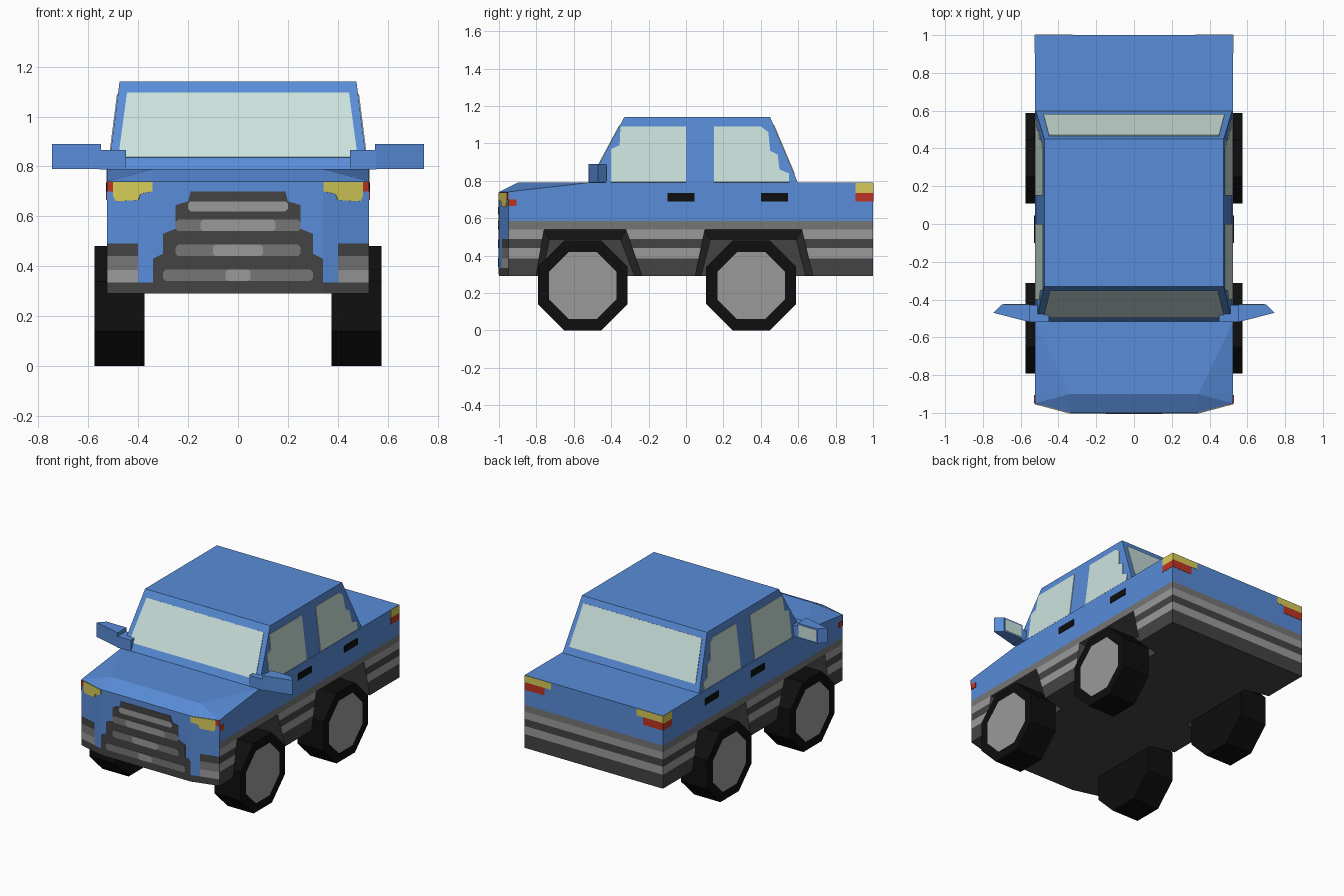
import bpy, bmesh, math
from mathutils import Vector, Matrix

if "Cube" in bpy.data.objects:
    bpy.data.objects.remove(bpy.data.objects["Cube"])

# ---- colours ----
def srgb(*c):
    return [(v / 255 / 12.92 if v <= 10 else ((v / 255 + 0.055) / 1.055) ** 2.4) for v in c] + [1]

MATS = {}
for name, col in {
    "body blue": (88, 140, 216), "glass": (203, 226, 220), "light grey": (154, 154, 154),
    "mid grey": (118, 118, 118), "dark grey": (68, 68, 68), "tyre black": (14, 14, 14),
    "lamp yellow": (214, 203, 88), "lamp red": (190, 52, 36),
}.items():
    m = bpy.data.materials.new(name)
    m.diffuse_color = srgb(*col)
    m.use_nodes = True
    m.node_tree.nodes["Principled BSDF"].inputs["Base Color"].default_value = m.diffuse_color
    MATS[name] = m

# ---- helpers ----
def finish(name, bm, *mats):
    me = bpy.data.meshes.new(name)
    bm.to_mesh(me)
    bm.free()
    ob = bpy.data.objects.new(name, me)
    bpy.context.collection.objects.link(ob)
    for m in mats:
        me.materials.append(MATS[m])
    return ob

def hull(name, pts, mat):
    bm = bmesh.new()
    for p in pts:
        bm.verts.new(p)
    bmesh.ops.convex_hull(bm, input=bm.verts[:])
    bmesh.ops.dissolve_limit(bm, angle_limit=0.01, verts=bm.verts[:], edges=bm.edges[:])
    bmesh.ops.recalc_face_normals(bm, faces=bm.faces[:])
    return finish(name, bm, mat)

def mirror(pts):
    return [(-x, y, z) for x, y, z in pts]

def plate(name, pts, mat, out, lift=0.004):
    """Thin painted plate lying on a surface; out is the rough outward direction."""
    bm = bmesh.new()
    f = bm.faces.new([bm.verts.new(p) for p in pts])
    f.normal_update()
    if f.normal.dot(Vector(out)) < 0:
        f.normal_flip()
    n = f.normal.copy()
    bmesh.ops.translate(bm, verts=bm.verts[:], vec=n * lift)
    back = bmesh.ops.extrude_face_region(bm, geom=[f], use_keep_orig=True)
    bmesh.ops.translate(bm, verts=[v for v in back["geom"] if isinstance(v, bmesh.types.BMVert)],
                        vec=-n * (lift + 0.001))
    bmesh.ops.recalc_face_normals(bm, faces=bm.faces[:])
    return finish(name, bm, mat)

def pair(name, pts, mat, out, lift=0.004):
    plate(name + "_right", pts, mat, out, lift)
    plate(name + "_left", mirror(pts), mat, (-out[0], out[1], out[2]), lift)

# ---- lower body ----
half = [(.34, -1, .74), (.525, -.95, .74), (.34, -.9, .79), (.525, -.9, .747), (.525, -.52, .79),
        (.525, 1, .79), (.34, -1, .29), (.525, -.95, .29), (.525, 1, .29)]
body = hull("body", half + mirror(half), "body blue")

# wheel arches, tapering inward
ARCHES = [(-.80, -.76, -.32, -.23), (.05, .10, .62, .68)]
for a, b, c, d in ARCHES:
    pts = [(.53, a - .01, .25), (.53, b, .54), (.53, c, .54), (.53, d + .01, .25),
           (.36, a + .02, .25), (.36, b + .03, .485), (.36, c - .03, .485), (.36, d - .03, .25)]
    for side in (pts, mirror(pts)):
        cut = hull("arch_cutter", side, "dark grey")
        cut.hide_render = True
        mod = body.modifiers.new("arch", "BOOLEAN")
        mod.operation, mod.solver, mod.object = "DIFFERENCE", "EXACT", cut
        bpy.context.view_layer.objects.active = body
        bpy.ops.object.modifier_apply(modifier=mod.name)
        bpy.data.objects.remove(cut)

# cut stripe lines, then colour by height and direction
body.data.materials.clear()
SLOTS = ["body blue", "dark grey", "light grey", "mid grey"]
for s in SLOTS:
    body.data.materials.append(MATS[s])
bm = bmesh.new()
bm.from_mesh(body.data)
cuts = [((0, 0, z), (0, 0, 1)) for z in (.335, .385, .44, .49, .54, .585)]
cuts += [((x, 0, 0), (1, 0, 0)) for x in (-.4, .4)]
for co, no in cuts:
    bmesh.ops.bisect_plane(bm, geom=bm.verts[:] + bm.edges[:] + bm.faces[:], plane_co=co, plane_no=no)
bm.normal_update()

def stripe(z, bands):
    return next((slot for top, slot in bands if z < top), 0)

SIDE = [(.385, 1), (.44, 2), (.49, 1), (.54, 2), (.585, 3)]
CORNER = [(.335, 1), (.385, 2), (.44, 3), (.49, 1)]
for f in bm.faces:
    c, n = f.calc_center_median(), f.normal
    if c.z > .585:
        f.material_index = 0
    elif c.y < -.949 and n.y < -.1:
        f.material_index = stripe(c.z, CORNER if abs(c.x) > .4 else CORNER[:1])
    elif abs(c.x) > .5245 or c.y > .999:
        f.material_index = stripe(c.z, SIDE)
    else:
        f.material_index = 1
bm.to_mesh(body.data)
bm.free()

# ---- cabin ----
half = [(.52, -.52, .785), (.52, .60, .785), (.475, -.33, 1.14), (.475, .45, 1.14)]
hull("cabin", half + mirror(half), "body blue")

def t(z):
    return (z - .785) / .355
def front_pt(x, z):
    return (x, -.52 + .19 * t(z), z)
def rear_pt(x, z):
    return (x, .60 - .15 * t(z), z)
def side_pt(y, z):
    return (.52 - .045 * t(z), y, z)

plate("windshield", [front_pt(*p) for p in ((-.48, .835), (.48, .835), (.445, 1.095), (-.445, 1.095))],
      "glass", (0, -1, .5))
plate("rear_window", [rear_pt(*p) for p in ((-.48, .835), (.48, .835), (.45, 1.1), (-.45, 1.1))],
      "glass", (0, 1, .5))
pair("front_side_window", [side_pt(*p) for p in
     ((-.40, .792), (0, .792), (0, 1.09), (-.35, 1.09), (-.355, .99), (-.40, .97))], "glass", (1, 0, 0))
pair("rear_side_window", [side_pt(*p) for p in
     ((.15, .792), (.55, .792), (.55, .84), (.50, .86), (.49, .94), (.45, .96), (.44, 1.06), (.40, 1.09),
      (.15, 1.09))], "glass", (1, 0, 0))

# ---- door handles and lamps ----
def side_rect(y0, y1, z0, z1):
    return [(.525, y0, z0), (.525, y1, z0), (.525, y1, z1), (.525, y0, z1)]
def back_rect(x0, x1, z0, z1):
    return [(x0, 1, z0), (x1, 1, z0), (x1, 1, z1), (x0, 1, z1)]
def corner_pt(x, z):
    return (x, -1 + (x - .34) / .185 * .05, z)

for label, y in (("front", -.10), ("rear", .40)):
    pair(label + "_door_handle", side_rect(y, y + .145, .69, .735), "tyre black", (1, 0, 0))
pair("tail_lamp_side", side_rect(.905, 1, .735, .788), "lamp yellow", (1, 0, 0), .002)
pair("brake_lamp_side", side_rect(.905, 1, .69, .735), "lamp red", (1, 0, 0), .002)
pair("tail_lamp_back", back_rect(.325, .525, .742, .788), "lamp yellow", (0, 1, 0), .002)
pair("brake_lamp_back", back_rect(.375, .525, .69, .742), "lamp red", (0, 1, 0), .002)
pair("headlamp", [corner_pt(*p) for p in
     ((.342, .738), (.342, .70), (.39, .69), (.40, .665), (.49, .66), (.50, .68), (.50, .738))],
     "lamp yellow", (.3, -1, 0))
pair("front_marker", [corner_pt(*p) for p in ((.50, .70), (.525, .70), (.525, .738), (.50, .738))],
     "lamp red", (.3, -1, 0))
pair("side_marker", side_rect(-.95, -.905, .665, .70), "lamp red", (1, 0, 0))

# ---- stepped grille with bars ----
steps = [(.34, .30), (.34, .43), (.30, .45), (.30, .53), (.25, .55), (.25, .645), (.20, .66), (.19, .70)]
plate("grille", [(x, -1, z) for x, z in steps] + [(-x, -1, z) for x, z in reversed(steps)],
      "dark grey", (0, -1, 0), .002)

def bar(name, w, z0, z1, mat, lift):
    e = .01
    pts = [(w, z0 + e), (w, z1 - e), (w - e, z1), (e - w, z1), (-w, z1 - e), (-w, z0 + e), (e - w, z0), (w - e, z0)]
    plate(name, [(x, -1, z) for x, z in pts], mat, (0, -1, 0), lift)

bar("grille_top_bar", .20, .62, .66, "light grey", .004)
for i, (w, core, z) in enumerate([(.25, .15, .54), (.25, .10, .44), (.30, .05, .34)]):
    bar(f"grille_bar_{i}", w, z, z + .047, "mid grey", .004)
    bar(f"grille_bar_centre_{i}", core, z, z + .047, "light grey", .006)

# ---- door mirrors ----
def prism(outline, z0, z1):
    return [(x, y, z) for x, y in outline for z in (z0, z1)]
arm = prism([(.45, -.52), (.555, -.52), (.555, -.43), (.45, -.43)], .788, .865)
head = prism([(.55, -.52), (.745, -.47), (.70, -.425), (.55, -.425)], .79, .89)
for side, fn in (("right", list), ("left", mirror)):
    hull("mirror_arm_" + side, fn(arm), "body blue")
    hull("mirror_head_" + side, fn(head), "body blue")
pair("mirror_glass", [(.56, -.425, .80), (.69, -.425, .80), (.69, -.425, .88), (.56, -.425, .88)],
     "glass", (0, 1, 0), .002)

# ---- eight-sided wheels with flat hub faces ----
for side, s in (("right", 1), ("left", -1)):
    for label, y in (("front", -.552), ("rear", .348)):
        bm = bmesh.new()
        r = .24 / math.cos(math.pi / 8)
        bmesh.ops.create_cone(bm, cap_ends=True, segments=8, radius1=r, radius2=r, depth=.2,
                              matrix=Matrix.Translation((s * .475, y, .24))
                              @ Matrix.Rotation(math.pi / 2, 4, "Y") @ Matrix.Rotation(math.pi / 8, 4, "Z"))
        bm.normal_update()
        hub = max(bm.faces, key=lambda f: f.normal.x * s)
        bmesh.ops.inset_region(bm, faces=[hub], thickness=.06, use_even_offset=True)
        hub.material_index = 1
        finish(f"{label}_wheel_{side}", bm, "tyre black", "light grey")
